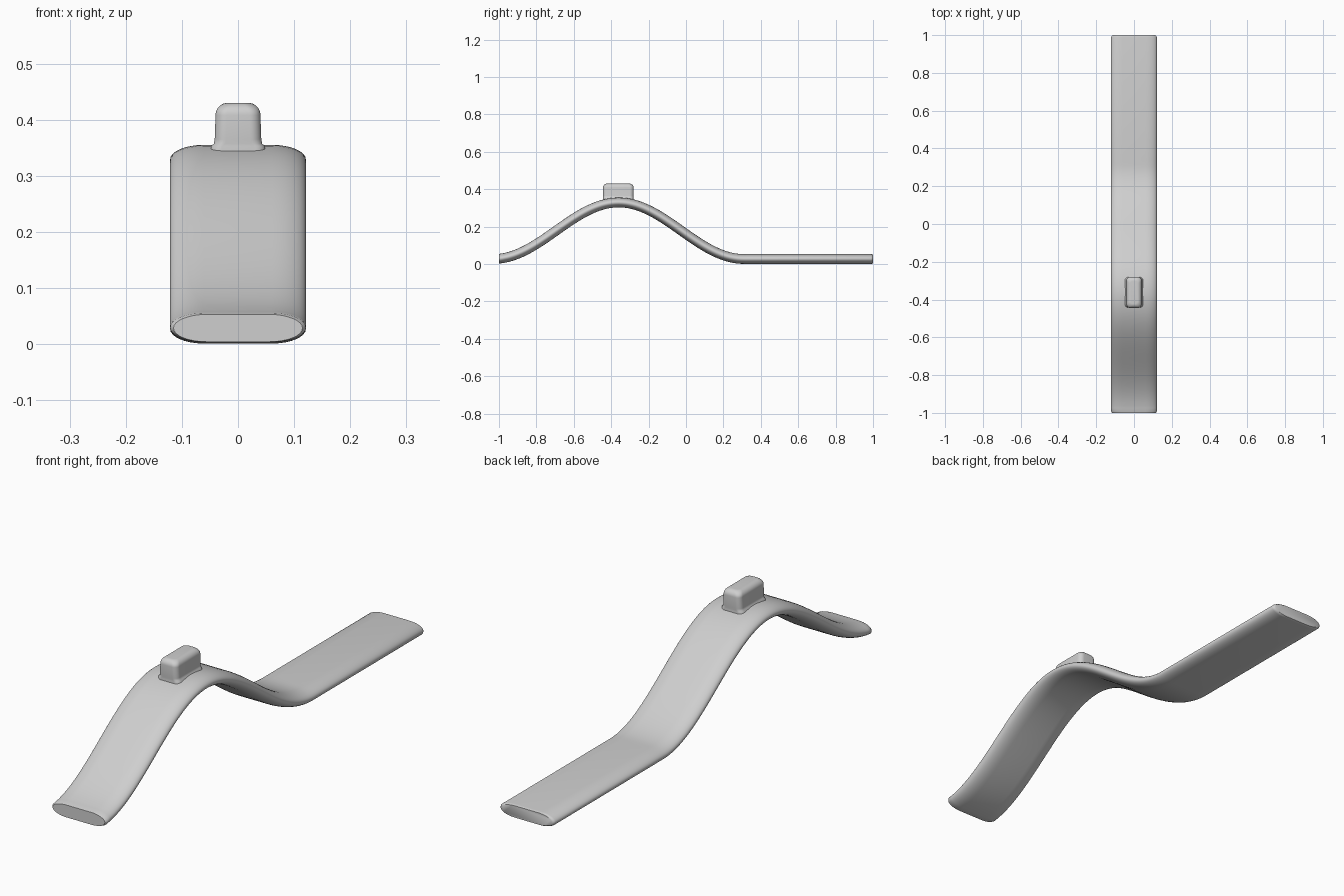
import bpy, bmesh
from math import pi, sin, cos, radians
from mathutils import Vector

cube = bpy.data.objects.get("Cube")
if cube:
    bpy.data.objects.remove(cube, do_unlink=True)

grey = bpy.data.materials.new("light_grey")
grey.use_nodes = True
grey.diffuse_color = (0.62, 0.62, 0.62, 1)
grey.node_tree.nodes["Principled BSDF"].inputs["Base Color"].default_value = grey.diffuse_color


def rounded_rect(a, b, ra, rb, steps=8):
    """Rectangle of half sizes a, b with elliptical corners ra, rb."""
    pts = []
    for q, (sx, sy) in enumerate([(1, 1), (-1, 1), (-1, -1), (1, -1)]):
        for i in range(steps + 1):
            t = (q + i / steps) * pi / 2
            pts.append((sx * (a - ra) + ra * cos(t), sy * (b - rb) + rb * sin(t)))
    return pts


def loft(name, rings, crease):
    """Skin a list of matching rings and cap both ends."""
    bm = bmesh.new()
    loops = [[bm.verts.new(p) for p in ring] for ring in rings]
    n = len(loops[0])
    for lo, hi in zip(loops, loops[1:]):
        for i in range(n):
            j = (i + 1) % n
            bm.faces.new((lo[i], lo[j], hi[j], hi[i]))
    bm.faces.new(loops[0])
    bm.faces.new(loops[-1])
    bmesh.ops.remove_doubles(bm, verts=bm.verts, dist=1e-5)
    bmesh.ops.recalc_face_normals(bm, faces=bm.faces)
    mesh = bpy.data.meshes.new(name)
    bm.to_mesh(mesh)
    bm.free()
    mesh.materials.append(grey)
    obj = bpy.data.objects.new(name, mesh)
    bpy.context.collection.objects.link(obj)
    bpy.ops.object.select_all(action='DESELECT')
    obj.select_set(True)
    bpy.context.view_layer.objects.active = obj
    bpy.ops.object.shade_smooth_by_angle(angle=radians(crease))
    return obj


# Centre line of the strip: a hump followed by a flat tail
PEAK, HALF_SPAN, HUMP, BASE = -0.36, 0.67, 0.302, 0.027


def height(y):
    t = min(abs(y - PEAK) / HALF_SPAN, 1)
    return BASE + HUMP * (1 + cos(pi * t)) / 2


def strip_ring(y, scale=1.0):
    slope = (height(y + 0.001) - height(y - 0.001)) / 0.002
    normal = Vector((0, -slope, 1)).normalized()
    if y < -0.97:                       # the front end is cut upright
        normal = Vector((0, 0, 1))
    centre = Vector((0, y, height(y)))
    a, b = 0.121 - (1 - scale) * 0.1, 0.026 * scale
    return [centre + Vector((u, 0, 0)) + normal * v
            for u, v in rounded_rect(a, b, 0.06, b)]


# Curved strip with softly eased ends
hump_ys = [-0.993 + 1.343 * i / 72 for i in range(73)]
stations = [(-1.0, 0.94)] + [(y, 1) for y in hump_ys] + [(0.99, 1), (0.997, 0.96), (1.0, 0.9)]
loft("curved_strip", [strip_ring(y, s) for y, s in stations], 40)

# Raised block on the crest, flared at its foot and rounded on top
MID_Y, TOP, ROUND = -0.362, 0.43, 0.022
sections = [(0.335, 0.05, 0.081), (0.353, 0.048, 0.081),
            (0.357, 0.043, 0.081), (0.365, 0.0415, 0.082)]
for i in range(9):
    t = i / 8 * pi / 2
    inset = ROUND * (1 - cos(t))
    sections.append((TOP - ROUND + ROUND * sin(t), 0.040 - inset, 0.082 - inset))
block = []
for z, a, b in sections:
    r = min(0.02, a * 0.7)
    block.append([(u, MID_Y + v, z) for u, v in rounded_rect(a, b, r, r)])
loft("crest_block", block, 50)
